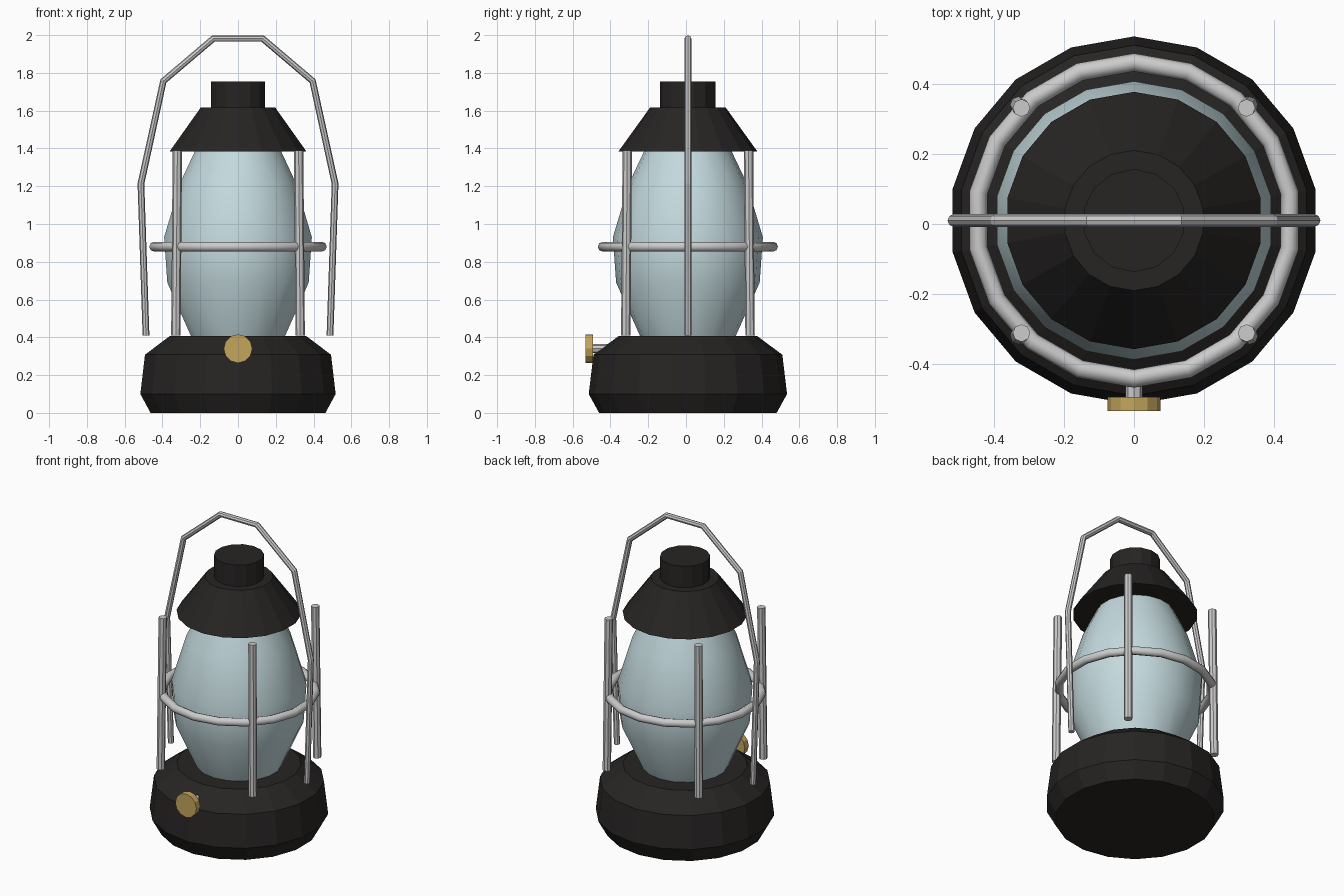
import bpy, bmesh
from math import sin, cos, pi
from mathutils import Vector

if "Cube" in bpy.data.objects:
    bpy.data.objects.remove(bpy.data.objects["Cube"])

Y0 = 0.01   # lantern axis, shifted back slightly by the front knob
SIDES = 18


def material(name, rgb):
    m = bpy.data.materials.new(name)
    m.diffuse_color = (*rgb, 1)
    m.use_nodes = True
    m.node_tree.nodes["Principled BSDF"].inputs["Base Color"].default_value = m.diffuse_color
    return m


BLACK = material("black_enamel", (0.02, 0.018, 0.017))
GLASS = material("pale_glass", (0.55, 0.70, 0.73))
BRASS = material("brass", (0.55, 0.38, 0.11))


def lathe(name, profile, sides, mat=None, smooth=False, closed=False):
    """Revolve (radius, z) points; caps the ends unless the profile is a loop."""
    bm = bmesh.new()
    rings = [[bm.verts.new((r * sin(2 * pi * i / sides), r * cos(2 * pi * i / sides), z))
              for i in range(sides)] for r, z in profile]
    pairs = list(zip(rings, rings[1:] + rings[:1])) if closed else list(zip(rings, rings[1:]))
    for a, b in pairs:
        for i in range(sides):
            j = (i + 1) % sides
            bm.faces.new((a[i], a[j], b[j], b[i])).smooth = smooth
    if not closed:
        bm.faces.new(rings[0])
        bm.faces.new(rings[-1])
    bmesh.ops.recalc_face_normals(bm, faces=bm.faces)
    me = bpy.data.meshes.new(name)
    bm.to_mesh(me)
    bm.free()
    if mat:
        me.materials.append(mat)
    ob = bpy.data.objects.new(name, me)
    ob.location.y = Y0
    bpy.context.collection.objects.link(ob)
    return ob


def rod(name, start, end, radius, sides, mat=None):
    a, b = Vector(start), Vector(end)
    h = (b - a).length / 2
    ob = lathe(name, [(radius, -h), (radius, h)], sides, mat)
    ob.location = (a + b) / 2
    ob.rotation_euler = (b - a).to_track_quat('Z', 'Y').to_euler()
    return ob


# Fuel base, glass globe, roof and chimney cap
lathe("base", [(0.47, 0), (0.525, 0.10), (0.50, 0.308), (0.365, 0.408)], SIDES, BLACK)
lathe("glass_globe", [(0.25, 0.40), (0.38, 0.69), (0.397, 0.93), (0.31, 1.22), (0.215, 1.42)],
      SIDES, GLASS, smooth=True)
lathe("roof", [(0.367, 1.385), (0.20, 1.617)], SIDES, BLACK)
lathe("chimney_cap", [(0.147, 1.60), (0.147, 1.755)], 14, BLACK)

# Guard ring around the globe
lathe("guard_ring", [(0.451 + 0.026 * cos(pi * k / 4), 0.88 + 0.026 * sin(pi * k / 4))
                     for k in range(8)], SIDES, smooth=True, closed=True)

# Four guard bars, leaning slightly inward
for sx, side in ((-1, "left"), (1, "right")):
    for sy, face in ((-1, "front"), (1, "back")):
        rod(f"guard_bar_{face}_{side}", (sx * 0.329, Y0 + sy * 0.329, 0.41),
            (sx * 0.321, Y0 + sy * 0.321, 1.388), 0.025, 8)

# Wick knob with its stem
rod("knob_stem", (0, -0.40, 0.34), (0, -0.50, 0.34), 0.024, 8)
rod("wick_knob", (0, -0.533, 0.34), (0, -0.493, 0.34), 0.076, 12, BRASS)

# Bail handle
half = [(0.487, 0.41), (0.514, 1.213), (0.395, 1.757), (0.13, 1.982)]
path = [(-x, z) for x, z in half] + half[::-1]
cu = bpy.data.curves.new("handle", 'CURVE')
cu.dimensions = '3D'
cu.bevel_depth = 0.018
cu.bevel_resolution = 2
cu.use_fill_caps = True
sp = cu.splines.new('POLY')
sp.points.add(len(path) - 1)
for p, (x, z) in zip(sp.points, path):
    p.co = (x, Y0, z, 1)
sp.use_smooth = False
bpy.context.collection.objects.link(bpy.data.objects.new("handle", cu))
